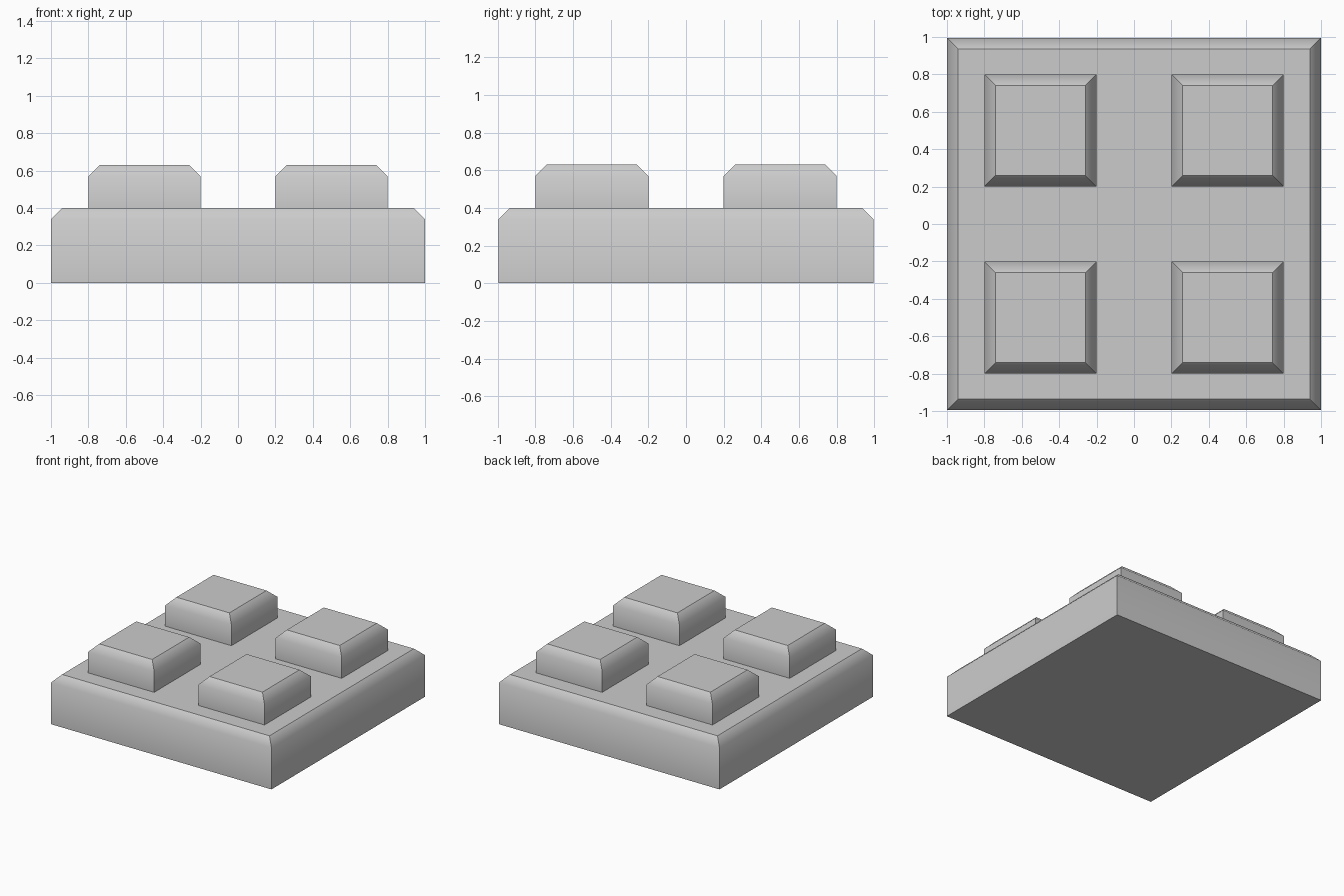
import bpy, bmesh
from mathutils import Matrix

if "Cube" in bpy.data.objects:
    bpy.data.objects.remove(bpy.data.objects["Cube"])

BEVEL = 0.06


def chamfered_block(name, cx, cy, sx, sy, z0, z1):
    """Box with its top rim chamfered; sides blend softly into the chamfer."""
    bm = bmesh.new()
    bmesh.ops.create_cube(bm, size=1, matrix=Matrix.Translation((0, 0, (z0 + z1) / 2))
                          @ Matrix.Diagonal((sx, sy, z1 - z0, 1)))
    rim = [e for e in bm.edges if all(abs(v.co.z - z1) < 1e-4 for v in e.verts)]
    bmesh.ops.bevel(bm, geom=rim, offset=BEVEL, segments=1, profile=0.5, affect='EDGES')
    # Only the lower chamfer edge is smooth, all others stay sharp
    for f in bm.faces:
        f.smooth = True
    for e in bm.edges:
        e.smooth = all(abs(v.co.z - (z1 - BEVEL)) < 1e-3 for v in e.verts)
    mesh = bpy.data.meshes.new(name)
    bm.to_mesh(mesh)
    bm.free()
    obj = bpy.data.objects.new(name, mesh)
    obj.location = (cx, cy, 0)
    bpy.context.collection.objects.link(obj)
    return obj


# Base plate
chamfered_block("base_plate", 0, 0, 2.0, 1.99, 0.0, 0.4)

# Four raised studs
for side, x in (("left", -0.5), ("right", 0.5)):
    for end, y in (("front", -0.5), ("back", 0.5)):
        chamfered_block(f"stud_{end}_{side}", x, y, 0.6, 0.6, 0.4, 0.63)
